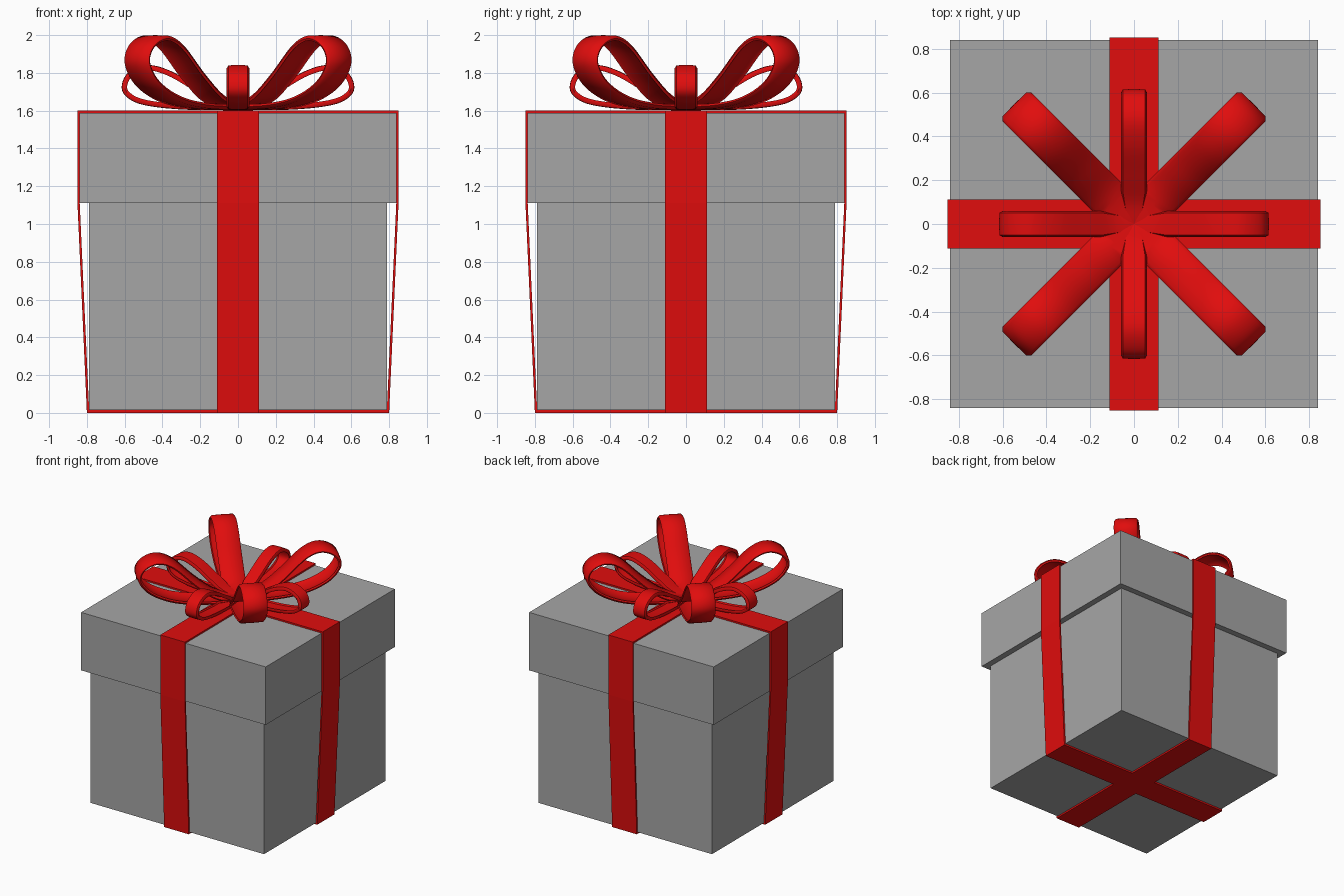
import bpy
import bmesh
from math import pi, radians
from mathutils import Matrix, Vector

old = bpy.data.objects.get("Cube")
if old:
    bpy.data.objects.remove(old, do_unlink=True)


def make_material(name, color):
    mat = bpy.data.materials.new(name)
    mat.use_nodes = True
    mat.diffuse_color = color
    mat.node_tree.nodes["Principled BSDF"].inputs["Base Color"].default_value = color
    return mat


grey = make_material("grey card", (0.38, 0.38, 0.38, 1))
red = make_material("red ribbon", (0.75, 0.004, 0.004, 1))


def finish(name, bm, mat, smooth=False):
    bmesh.ops.recalc_face_normals(bm, faces=bm.faces)
    mesh = bpy.data.meshes.new(name)
    bm.to_mesh(mesh)
    bm.free()
    mesh.materials.append(mat)
    obj = bpy.data.objects.new(name, mesh)
    bpy.context.collection.objects.link(obj)
    if smooth:
        bpy.ops.object.select_all(action="DESELECT")
        obj.select_set(True)
        bpy.context.view_layer.objects.active = obj
        bpy.ops.object.shade_smooth_by_angle(angle=radians(50))
    return obj


def block(name, half, z0, z1):
    bm = bmesh.new()
    bmesh.ops.create_cube(bm, size=1)
    bmesh.ops.scale(bm, vec=(2 * half, 2 * half, z1 - z0), verts=bm.verts)
    bmesh.ops.translate(bm, vec=(0, 0, (z0 + z1) / 2), verts=bm.verts)
    finish(name, bm, grey)


def skin(bm, rings, closed):
    """Join successive rings of vertices with quads."""
    count = len(rings[0])
    pairs = list(zip(rings, rings[1:]))
    if closed:
        pairs.append((rings[-1], rings[0]))
    for a, b in pairs:
        for i in range(count):
            j = (i + 1) % count
            bm.faces.new((a[i], a[j], b[j], b[i]))
    if not closed:
        bm.faces.new(rings[0])
        bm.faces.new(rings[-1])


# Box and overhanging lid
block("box", 0.79, 0.014, 1.11)
block("lid", 0.84, 1.11, 1.587)


# Flat ribbons wrapped right round the box, stretched from lid to base
def wrap(name, angle):
    half_width, thick = 0.112, 0.012
    right = [(0.80, 0), (0.85, 1.11), (0.85, 1.6)]
    inner_right = [(0.80 - thick, 0.014), (0.85 - thick, 1.11), (0.85 - thick, 1.587)]
    outer = right + [(-x, z) for x, z in reversed(right)]
    inner = inner_right + [(-x, z) for x, z in reversed(inner_right)]
    bm = bmesh.new()
    rings = []
    for (ox, oz), (ix, iz) in zip(outer, inner):
        corners = [(ox, -half_width, oz), (ox, half_width, oz),
                   (ix, half_width, iz), (ix, -half_width, iz)]
        rings.append([bm.verts.new(c) for c in corners])
    skin(bm, rings, True)
    bm.transform(Matrix.Rotation(angle, 4, "Z"))
    finish(name, bm, red)


wrap("ribbon_across", 0)
wrap("ribbon_front_to_back", pi / 2)


# Bow loops: a softly rounded strip swept along a smooth path
def smooth_path(points, steps=7):
    pts = [Vector(p) for p in points]
    pts = [2 * pts[0] - pts[1]] + pts + [2 * pts[-1] - pts[-2]]
    path = []
    for a, b, c, d in zip(pts, pts[1:], pts[2:], pts[3:]):
        for i in range(steps):
            t = i / steps
            path.append(0.5 * (2 * b + (c - a) * t + (2 * a - 5 * b + 4 * c - d) * t * t
                               + (3 * b - a - 3 * c + d) * t ** 3))
    return path + [pts[-2]]


def bow_loop(name, points, half_width, angle, thick=0.016):
    section = [(-1, -1), (-0.85, 0), (0, 0.1), (0.85, 0), (1, -1),
               (0.93, -1.7), (0.8, -1), (0, -0.9), (-0.8, -1), (-0.93, -1.7)]
    path = smooth_path(points)
    bm = bmesh.new()
    rings = []
    for i, p in enumerate(path):
        tangent = (path[min(i + 1, len(path) - 1)] - path[max(i - 1, 0)]).normalized()
        out = Vector((tangent.y, -tangent.x))
        taper = min(1, 0.55 + 3 * p.x)
        ring = []
        for v, n in section:
            q = p + out * n * thick
            ring.append(bm.verts.new((q.x, v * half_width * taper, max(q.y, 1.6))))
        rings.append(ring)
    skin(bm, rings, False)
    bm.transform(Matrix.Rotation(angle, 4, "Z"))
    finish(name, bm, red, smooth=True)


large = [(0, 1.605), (0.3, 1.612), (0.52, 1.65), (0.69, 1.735), (0.77, 1.85),
         (0.735, 1.95), (0.62, 1.998), (0.49, 1.95), (0.32, 1.79), (0.17, 1.675), (0, 1.63)]
small = [(0, 1.603), (0.3, 1.608), (0.5, 1.632), (0.59, 1.675), (0.614, 1.73),
         (0.58, 1.8), (0.48, 1.84), (0.36, 1.81), (0.22, 1.73), (0.1, 1.66), (0, 1.63)]
sides = ["left", "back", "right", "front"]
corners = ["back_left", "back_right", "front_right", "front_left"]
for k in range(4):
    bow_loop("small_bow_loop_" + sides[k], small, 0.06, k * pi / 2)
    bow_loop("large_bow_loop_" + corners[k], large, 0.092, (k + 0.5) * pi / 2)
